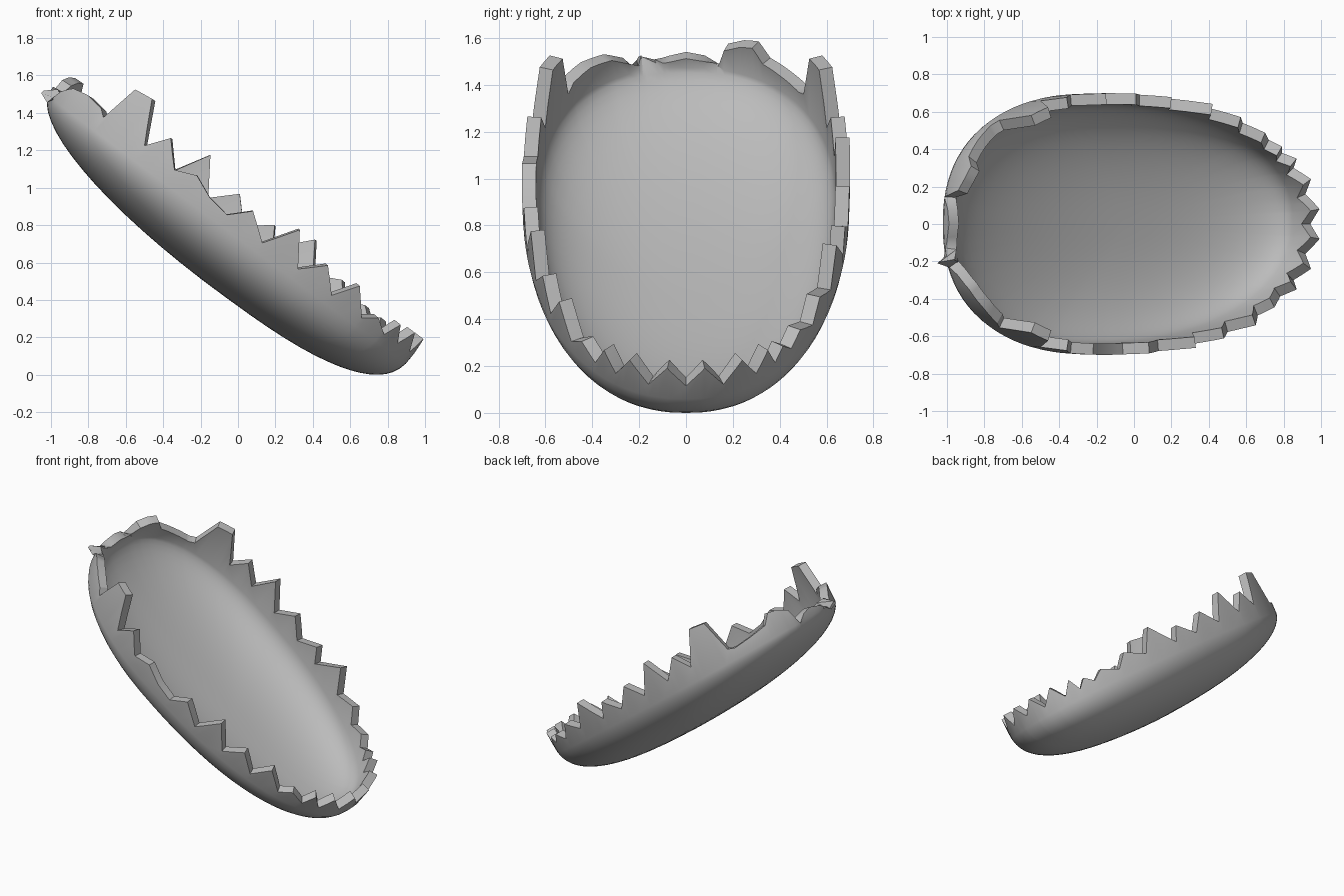
import bpy, bmesh, math
from mathutils import Vector

cube = bpy.data.objects.get("Cube")
if cube:
    bpy.data.objects.remove(cube, do_unlink=True)

# Tilted rim plane: origin at the raised end, long axis running down to the toe
ORIGIN = Vector((-1.0, 0, 1.55))
AXIS = Vector((0.807, 0, -0.591))
UP = Vector((0.591, 0, 0.807))
WIDE_U, HEAD, TOE, HALF_WIDTH, DEPTH = 0.99, 0.99, 1.41, 0.70, 0.345
HEAD_P, TOE_P = 2.3, 2.2
POLE_U, ROWS, STEPS = 1.4, 16, 44


def outline(t):
    """Egg-shaped rim: t = 0 at the raised end, pi at the toe."""
    c, s = math.cos(t), max(math.sin(t), 0)
    p, reach = (HEAD_P, -HEAD) if c > 0 else (TOE_P, TOE)
    return WIDE_U + reach * abs(c) ** (2 / p), HALF_WIDTH * s ** (2 / p)


def t_from_u(u):
    if u < WIDE_U:
        return math.acos(((WIDE_U - u) / HEAD) ** (HEAD_P / 2))
    return math.pi - math.acos(((u - WIDE_U) / TOE) ** (TOE_P / 2))


def head_point(y, z):
    t = math.asin((y / HALF_WIDTH) ** (HEAD_P / 2))
    return t, (z - ORIGIN.z - AXIS.z * outline(t)[0]) / UP.z


def side_point(x, z):
    d = Vector((x, 0, z)) - ORIGIN
    return t_from_u(d.dot(AXIS)), d.dot(UP)


def toe_point(y, h):
    return math.pi - math.asin((y / HALF_WIDTH) ** (TOE_P / 2)), h


# Jagged rim, each side listed from the raised end to the toe
front_head = [(0, 1.565), (.1, 1.54), (.2, 1.48), (.27, 1.54), (.35, 1.555),
              (.45, 1.52), (.53, 1.45)]
back_head = [(0, 1.565), (.08, 1.55), (.145, 1.51), (.18, 1.6), (.25, 1.615),
             (.31, 1.61), (.36, 1.54), (.45, 1.48), (.53, 1.41)]
tall_tooth = [(-.72, 1.4), (-.55, 1.55), (-.46, 1.5), (-.5, 1.25), (-.36, 1.29),
              (-.34, 1.12)]
front_side = [(-.22, 1.09), (-.15, .97), (-.06, .88), (.08, .9), (.13, .73),
              (.33, .8), (.32, .59), (.48, .61), (.5, .45), (.65, .5),
              (.66, .33), (.75, .33), (.78, .24)]
back_side = [(-.15, 1.2), (-.16, .97), (.01, .99), (.03, .82), (.2, .82),
             (.19, .7), (.42, .74), (.41, .55), (.57, .52), (.58, .4),
             (.7, .38), (.72, .3), (.79, .31), (.79, .24)]
toe = [(.35, .09), (.3, 0), (.24, .1), (.16, 0), (.08, .1), (0, .01)]


def rim_profile(head, side):
    """Tooth corners plus regular samples between them, as (t, height)."""
    corners = [head_point(*p) for p in head]
    corners += [side_point(*p) for p in tall_tooth + side]
    corners += [toe_point(*p) for p in toe]
    corners.sort()
    points = list(corners)
    for i in range(1, STEPS):
        t = math.pi * i / STEPS
        if min(abs(t - c[0]) for c in corners) < 0.02:
            continue
        for (t0, h0), (t1, h1) in zip(corners, corners[1:]):
            if t0 < t < t1:
                points.append((t, h0 + (h1 - h0) * (t - t0) / (t1 - t0)))
    return sorted(points)


front = [(t, h, -1) for t, h in rim_profile(front_head, front_side)]
back = [(t, h, 1) for t, h in rim_profile(back_head, back_side)]
loop = front + back[-2:0:-1]


def place(u, y, h):
    return ORIGIN + AXIS * u + UP * h + Vector((0, y, 0))


# Shell: columns run from the bowl's lowest point up to the jagged rim
bm = bmesh.new()
pole = bm.verts.new(place(POLE_U, 0, -DEPTH))
columns = []
for t, h, side in loop:
    u, y = outline(t)
    p = 2.4 - 0.3 * math.cos(t)
    column = []
    for k in range(1, ROWS):
        phi = math.pi / 2 * k / ROWS
        r = math.sin(phi) ** (2 / p)
        d = DEPTH * math.cos(phi) ** (2 / p)
        column.append(bm.verts.new(place(POLE_U + r * (u - POLE_U), side * y * r, -d)))
    column.append(bm.verts.new(place(u, side * y, h)))
    columns.append(column)
for a, b in zip(columns, columns[1:] + columns[:1]):
    bm.faces.new((pole, a[0], b[0]))
    for k in range(ROWS - 1):
        bm.faces.new((a[k], a[k + 1], b[k + 1], b[k]))
bmesh.ops.recalc_face_normals(bm, faces=bm.faces)
bm.normal_update()
if pole.normal.z > 0:
    bmesh.ops.reverse_faces(bm, faces=bm.faces)
low = min(v.co.z for v in bm.verts)
bmesh.ops.translate(bm, verts=bm.verts, vec=(0, 0, -low))

mesh = bpy.data.meshes.new("jagged_shell")
bm.to_mesh(mesh)
bm.free()
shell = bpy.data.objects.new("jagged_shell", mesh)
bpy.context.collection.objects.link(shell)

# Wall thickness grows inward
solid = shell.modifiers.new("wall", 'SOLIDIFY')
solid.thickness = 0.06
solid.offset = -1

# Plain grey
grey = bpy.data.materials.new("plain_grey")
grey.use_nodes = True
colour = (0.5, 0.5, 0.5, 1)
grey.diffuse_color = colour
grey.node_tree.nodes["Principled BSDF"].inputs["Base Color"].default_value = colour
mesh.materials.append(grey)

bpy.context.view_layer.objects.active = shell
shell.select_set(True)
bpy.ops.object.modifier_apply(modifier=solid.name)
bpy.ops.object.shade_smooth_by_angle(angle=math.radians(30))
